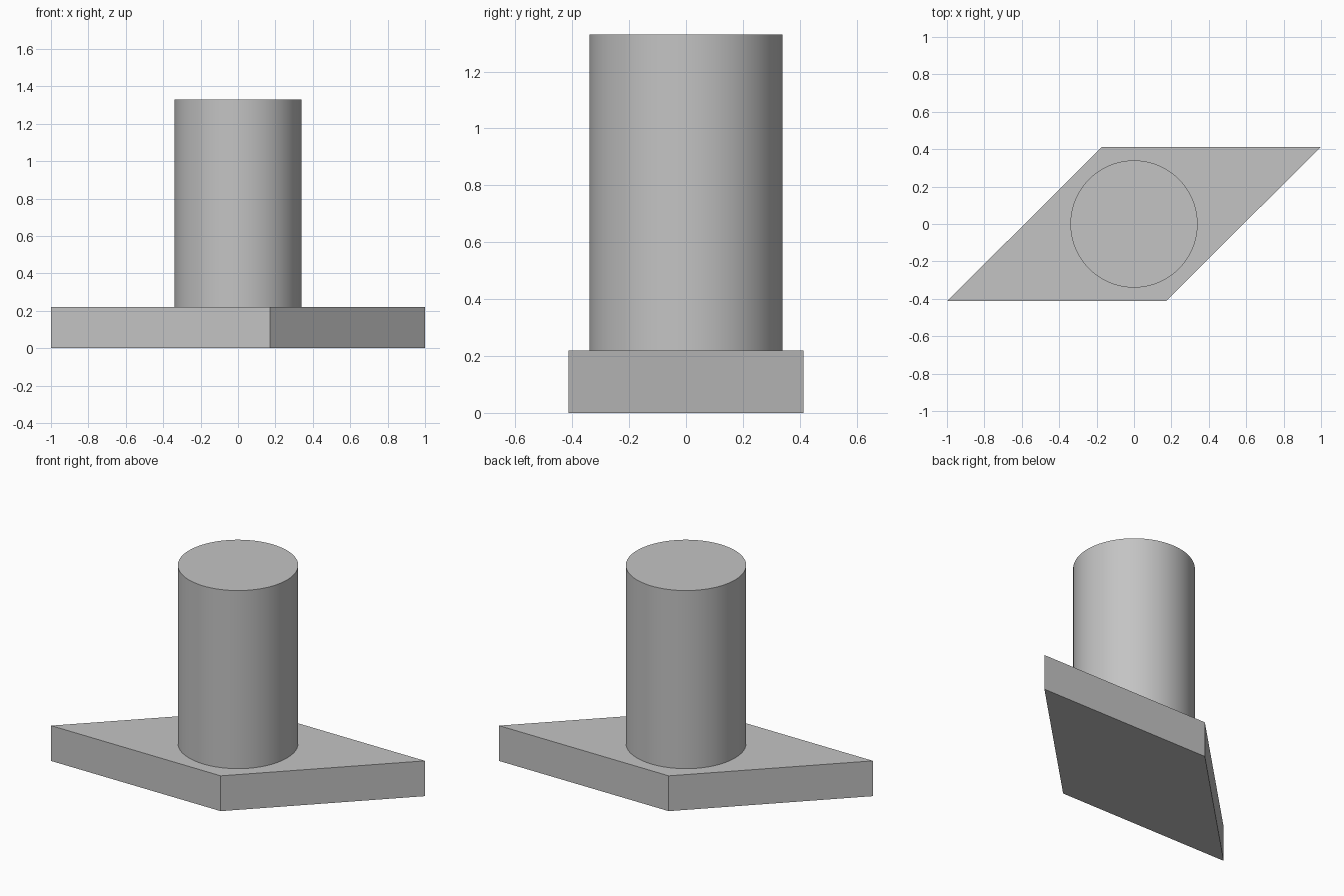
import bpy
import bmesh
from math import radians

cube = bpy.data.objects.get("Cube")
if cube:
    bpy.data.objects.remove(cube, do_unlink=True)

BASE_TOP = 0.22
POST_TOP = 1.33
POST_RADIUS = 0.34

# Plain grey for every part
grey = bpy.data.materials.new("light_grey")
grey.use_nodes = True
colour = (0.55, 0.55, 0.55, 1)
grey.diffuse_color = colour
grey.node_tree.nodes["Principled BSDF"].inputs["Base Color"].default_value = colour

# Slanted base plate: a parallelogram extruded upwards
outline = [(-1, -0.413), (0.17, -0.413), (1, 0.413), (-0.17, 0.413)]
bm = bmesh.new()
bottom = bm.faces.new([bm.verts.new((x, y, 0)) for x, y in outline])
extruded = bmesh.ops.extrude_face_region(bm, geom=[bottom], use_keep_orig=True)
top_verts = [g for g in extruded["geom"] if isinstance(g, bmesh.types.BMVert)]
bmesh.ops.translate(bm, verts=top_verts, vec=(0, 0, BASE_TOP))
bmesh.ops.recalc_face_normals(bm, faces=bm.faces)
mesh = bpy.data.meshes.new("base_plate")
bm.to_mesh(mesh)
bm.free()
base_plate = bpy.data.objects.new("base_plate", mesh)
bpy.context.collection.objects.link(base_plate)
mesh.materials.append(grey)

# Round post standing on the plate
bpy.ops.mesh.primitive_cylinder_add(
    vertices=96, radius=POST_RADIUS, depth=POST_TOP - BASE_TOP,
    location=(0, 0, (POST_TOP + BASE_TOP) / 2))
post = bpy.context.object
post.name = post.data.name = "round_post"
post.data.materials.append(grey)
bpy.ops.object.shade_smooth_by_angle(angle=radians(30))
